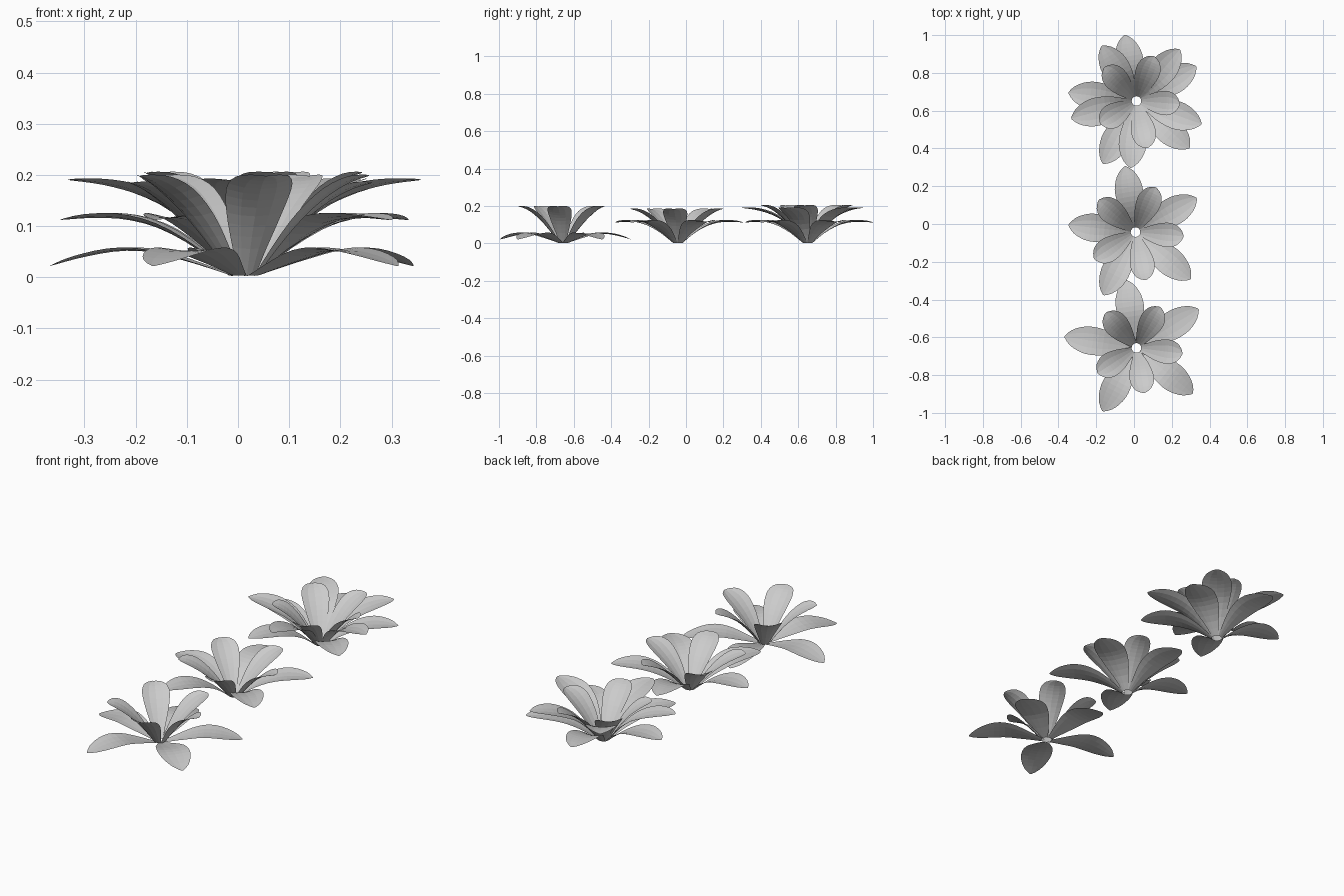
import bpy, math

if "Cube" in bpy.data.objects:
    bpy.data.objects.remove(bpy.data.objects["Cube"])

# one flat colour for all foliage
leaf_mat = bpy.data.materials.new("leaf_grey")
leaf_mat.diffuse_color = (0.6, 0.6, 0.6, 1)
leaf_mat.use_nodes = True
leaf_mat.node_tree.nodes["Principled BSDF"].inputs["Base Color"].default_value = leaf_mat.diffuse_color

SEGS = 14
ACROSS = (-1, -0.5, 0, 0.5, 1)

# half width along the leaf, (t, width)
BROAD = [(0, .016), (.15, .036), (.35, .062), (.55, .074), (.7, .071),
         (.85, .052), (.94, .030), (1, .004)]
BLUNT = [(0, .018), (.15, .032), (.35, .050), (.55, .062), (.72, .064),
         (.86, .052), (.95, .032), (1, .006)]

# side profiles: (fraction of reach, height)
DROOP = [(0, .003), (.2, .026), (.45, .049), (.62, .051), (.82, .039), (1, .022)]
FLAT = [(0, .003), (.18, .052), (.4, .093), (.6, .112), (.8, .116), (1, .112)]
RAISED = [(0, .003), (.16, .070), (.36, .128), (.56, .160), (.78, .180), (1, .190)]
UPRIGHT = [(0, .003), (.2, .062), (.42, .118), (.64, .160), (.83, .185), (1, .198)]


def sample(table, t):
    """Smooth (Hermite) lookup in a small table."""
    n = len(table)
    i = max(k for k in range(n - 1) if table[k][0] <= t + 1e-9)

    def slope(k):
        a, b = table[max(k - 1, 0)], table[min(k + 1, n - 1)]
        return (b[1] - a[1]) / (b[0] - a[0])
    (x0, y0), (x1, y1) = table[i], table[i + 1]
    h = x1 - x0
    u = (t - x0) / h
    return ((2*u**3 - 3*u**2 + 1) * y0 + (u**3 - 2*u**2 + u) * h * slope(i)
            + (-2*u**3 + 3*u**2) * y1 + (u**3 - u**2) * h * slope(i + 1))


def add_leaf(verts, faces, angle, reach, profile, widths, cup, lift):
    a = math.radians(angle)
    c, s = math.cos(a), math.sin(a)
    start = len(verts)
    r0 = 0.025
    for i in range(SEGS + 1):
        t = 1 - (1 - i / SEGS) ** 1.25
        r = r0 + (reach - r0) * t
        z = sample(profile, t) * lift
        dz = (sample(profile, min(t + .02, 1)) - sample(profile, max(t - .02, 0))) * lift
        dr = (reach - r0) * (min(t + .02, 1) - max(t - .02, 0))
        d = math.hypot(dr, dz)
        nr, nz = -dz / d, dr / d          # leaf normal in the radial plane
        w = max(sample(widths, t), .002)
        for q in ACROSS:
            k = cup * q * q * w / .07     # edges curl up
            rr = r + nr * k
            verts.append((c * rr - s * w * q, s * rr + c * w * q, max(z + nz * k, 0)))
    m = len(ACROSS)
    for i in range(SEGS):
        for j in range(m - 1):
            b = start + i * m + j
            faces.append((b, b + m, b + m + 1, b + 1))


def ring(name, centre, leaves, profile, widths, cup, lift=1):
    verts, faces = [], []
    for angle, reach in leaves:
        add_leaf(verts, faces, angle, reach, profile, widths, cup, lift)
    me = bpy.data.meshes.new(name)
    me.from_pydata(verts, [], faces)
    me.materials.append(leaf_mat)
    ob = bpy.data.objects.new(name, me)
    ob.location = (*centre, 0)
    bpy.context.collection.objects.link(ob)


# front plant: drooping outer leaves, upright heart
p = (0.013, -0.656)
ring("front_plant_outer_leaves", p,
     [(32, .387), (99, .364), (171, .385), (242, .379), (321, .383)], DROOP, BROAD, .006)
ring("front_plant_inner_leaves", p,
     [(60, .25), (131, .247), (213, .245), (280, .242), (353, .245)], UPRIGHT, BLUNT, .014)

# middle plant: flatter outer leaves, upright heart
p = (0.008, -0.043)
ring("middle_plant_outer_leaves", p,
     [(29, .37), (99, .353), (174, .356), (243, .374), (319.5, .383)], FLAT, BROAD, .010)
ring("middle_plant_inner_leaves", p,
     [(66, .26), (139, .258), (213, .26), (282, .259), (355, .255)], UPRIGHT, BLUNT, .014, .93)

# back plant: three rings of leaves
p = (0.013, 0.651)
ring("back_plant_outer_leaves", p,
     [(30, .365), (100, .355), (173, .362), (242, .376), (318.4, .375)], FLAT, BROAD, .010)
ring("back_plant_middle_leaves", p,
     [(50, .357), (122, .345), (195, .357), (265, .355), (340.5, .365)], RAISED, BROAD, .012)
ring("back_plant_inner_leaves", p,
     [(69, .255), (133, .247), (212, .226), (283, .255), (356, .23)], UPRIGHT, BLUNT, .014, 1.03)
